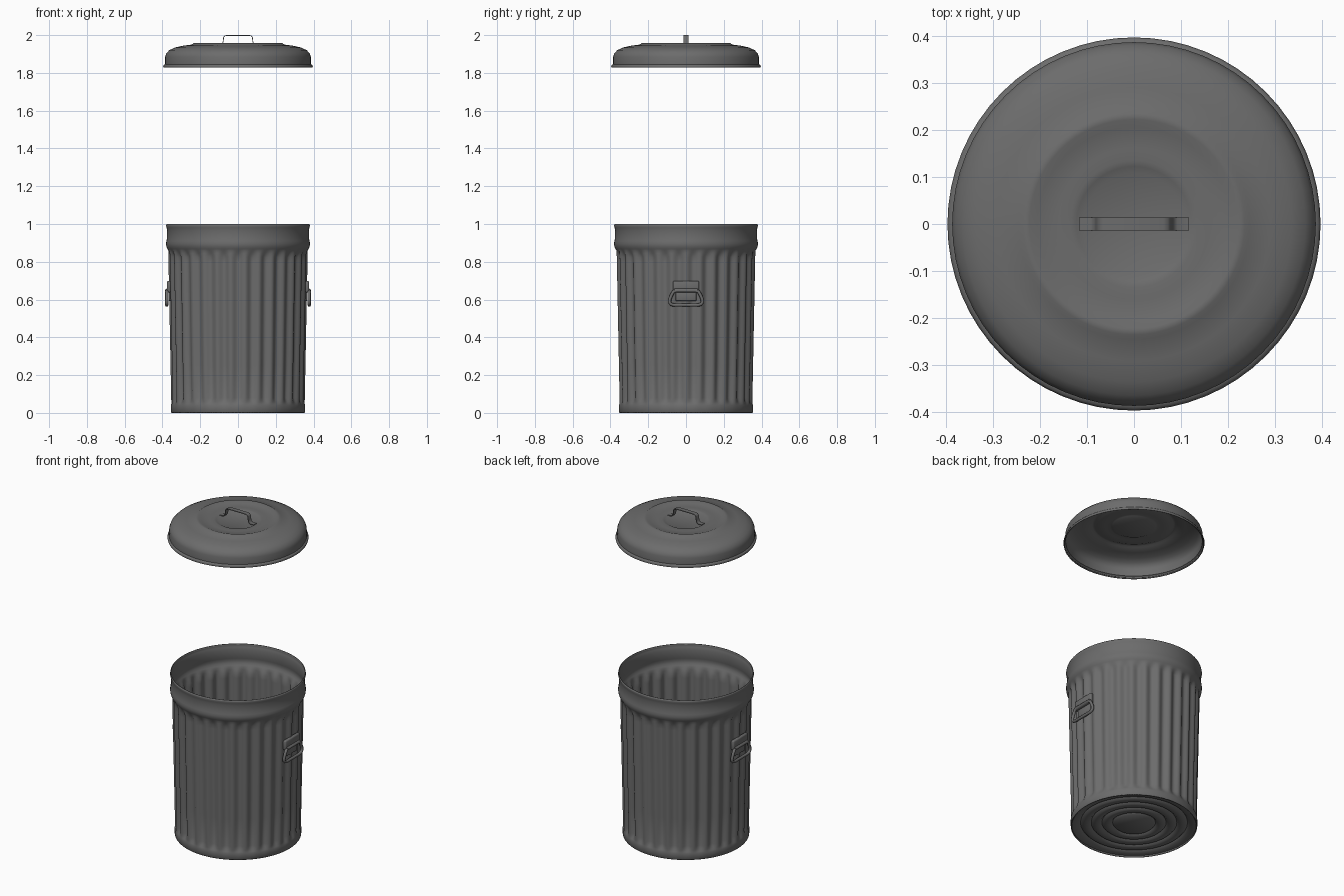
import bpy, bmesh, math
from mathutils import Vector

cube = bpy.data.objects.get("Cube")
if cube:
    bpy.data.objects.remove(cube)

metal = bpy.data.materials.new("dull_grey_metal")
GREY = (0.15, 0.15, 0.15, 1)
metal.diffuse_color = GREY
metal.use_nodes = True
metal.node_tree.nodes["Principled BSDF"].inputs["Base Color"].default_value = GREY

FLUTES = 30


def finish(name, bm, angle=50):
    bmesh.ops.recalc_face_normals(bm, faces=bm.faces)
    mesh = bpy.data.meshes.new(name)
    bm.to_mesh(mesh)
    bm.free()
    mesh.materials.append(metal)
    obj = bpy.data.objects.new(name, mesh)
    bpy.context.collection.objects.link(obj)
    bpy.ops.object.select_all(action='DESELECT')
    obj.select_set(True)
    bpy.context.view_layer.objects.active = obj
    bpy.ops.object.shade_smooth_by_angle(angle=math.radians(angle))
    return obj


def revolve(name, profile, segs, depth=lambda z: 0):
    """Spin an (r, z) profile about z; depth(z) presses flutes inward."""
    bm = bmesh.new()
    rings = []
    for r, z in profile:
        if r == 0:
            rings.append([bm.verts.new((0, 0, z))] * segs)
            continue
        ring = []
        for i in range(segs):
            a = math.tau * i / segs
            rr = r - depth(z) * (0.5 - 0.5 * math.cos(FLUTES * a))
            ring.append(bm.verts.new((rr * math.cos(a), rr * math.sin(a), z)))
        rings.append(ring)
    for lo, hi in zip(rings, rings[1:]):
        for i in range(segs):
            j = (i + 1) % segs
            quad = list(dict.fromkeys((lo[i], lo[j], hi[j], hi[i])))
            bm.faces.new(quad)
    return finish(name, bm)


def sweep(name, path, section, closed=False):
    """Sweep a (side, out) section along a path lying in one plane."""
    pts = [Vector(p) for p in path]
    n = len(pts)
    normal = Vector((0, 1, 0)) if all(abs(p.y) < 1e-6 for p in pts) else Vector((1, 0, 0))
    bm = bmesh.new()
    rings = []
    for i, p in enumerate(pts):
        before = pts[i - 1] if closed or i else p
        after = pts[(i + 1) % n] if closed or i < n - 1 else p
        out = (after - before).normalized().cross(normal)
        rings.append([bm.verts.new(p + normal * s + out * o) for s, o in section])
    m = len(section)
    for i in range(n if closed else n - 1):
        a, b = rings[i], rings[(i + 1) % n]
        for k in range(m):
            bm.faces.new((a[k], a[(k + 1) % m], b[(k + 1) % m], b[k]))
    if not closed:
        bm.faces.new(rings[0])
        bm.faces.new(rings[-1])
    return finish(name, bm)


def box(name, centre, size, bevel):
    bm = bmesh.new()
    bmesh.ops.create_cube(bm, size=1)
    for v in bm.verts:
        v.co = Vector(c + s * q for c, s, q in zip(centre, size, v.co))
    bmesh.ops.bevel(bm, geom=bm.edges[:], offset=bevel, segments=2,
                    profile=0.5, affect='EDGES')
    return finish(name, bm)


def circle(r, n=8):
    return [(r * math.cos(math.tau * i / n), r * math.sin(math.tau * i / n))
            for i in range(n)]


def rippled_disc(radius, z, height, ridges, width=0.012):
    """Flat disc profile, edge to centre, with raised rings."""
    pts = [(radius, z)]
    for r in ridges:
        pts += [(r + width, z), (r, z + height), (r - width, z)]
    return pts + [(0, z)]


def thicken(obj, amount):
    mod = obj.modifiers.new("sheet_thickness", 'SOLIDIFY')
    mod.thickness = amount
    mod.offset = -1


# Fluted can wall with a plain foot band and beaded rim
def flute_depth(z):
    fade = min((z - 0.045) / 0.03, (0.862 - z) / 0.035, 1)
    return 0.017 * max(fade, 0)


wall = [(0.352, 0), (0.355, 0.004), (0.355, 0.04), (0.353, 0.048)]
wall += [(0.353 + 0.016 * (z - 0.05) / 0.8, z)
         for z in (0.06, 0.08, 0.25, 0.45, 0.65, 0.8, 0.825, 0.845, 0.86)]
wall += [(0.373, 0.868), (0.379, 0.88), (0.381, 0.895), (0.379, 0.91),
         (0.375, 0.925), (0.375, 0.965), (0.378, 0.98), (0.381, 0.99), (0.379, 1)]
thicken(revolve("can_wall", wall, FLUTES * 8, flute_depth), 0.004)

# Can floor with pressed rings
revolve("can_floor", rippled_disc(0.351, 0.012, 0.012, (0.3, 0.24, 0.18, 0.12)), 64)

# Lid: rolled edge, domed shoulder, raised step and dished centre
lid = [(0.388, 1.83), (0.394, 1.828), (0.396, 1.836), (0.392, 1.843), (0.386, 1.845),
       (0.386, 1.885), (0.38, 1.903), (0.364, 1.92), (0.335, 1.934),
       (0.29, 1.944), (0.245, 1.95), (0.235, 1.957), (0.222, 1.957),
       (0.205, 1.95), (0.16, 1.947), (0.135, 1.948), (0.122, 1.945),
       (0.108, 1.938), (0, 1.938)]
thicken(revolve("lid", lid, 64), 0.004)

# Lid handle: bent strap with flat feet
half = [(0.117, 1.946), (0.092, 1.946), (0.083, 1.952), (0.079, 1.965),
        (0.076, 1.988), (0.071, 1.995), (0.062, 1.998)]
strap = [(-x, 0, z) for x, z in half] + [(x, 0, z) for x, z in reversed(half)]
sweep("lid_handle", strap,
      [(-0.014, -0.002), (0.014, -0.002), (0.014, 0.002), (-0.014, 0.002)])

# Side handles: bracket, hinge barrel and hanging bail on each side
half_bail = [(0.05, 0.648), (0.066, 0.642), (0.076, 0.625), (0.086, 0.602),
             (0.087, 0.585), (0.079, 0.575), (0.064, 0.571)]
for side, s in (("left", 1), ("right", -1)):
    box(side + "_bracket", (s * 0.366, 0, 0.668), (0.022, 0.14, 0.06), 0.007)
    box(side + "_back_plate", (s * 0.36, 0, 0.618), (0.012, 0.11, 0.05), 0.003)
    barrel = [(s * 0.374, -0.062, 0.648), (s * 0.374, 0.062, 0.648)]
    sweep(side + "_hinge", barrel, circle(0.011))
    bail = [(s * 0.377, y, z) for y, z in half_bail]
    bail += [(s * 0.377, -y, z) for y, z in reversed(half_bail)]
    sweep(side + "_bail", bail, circle(0.009), closed=True)
